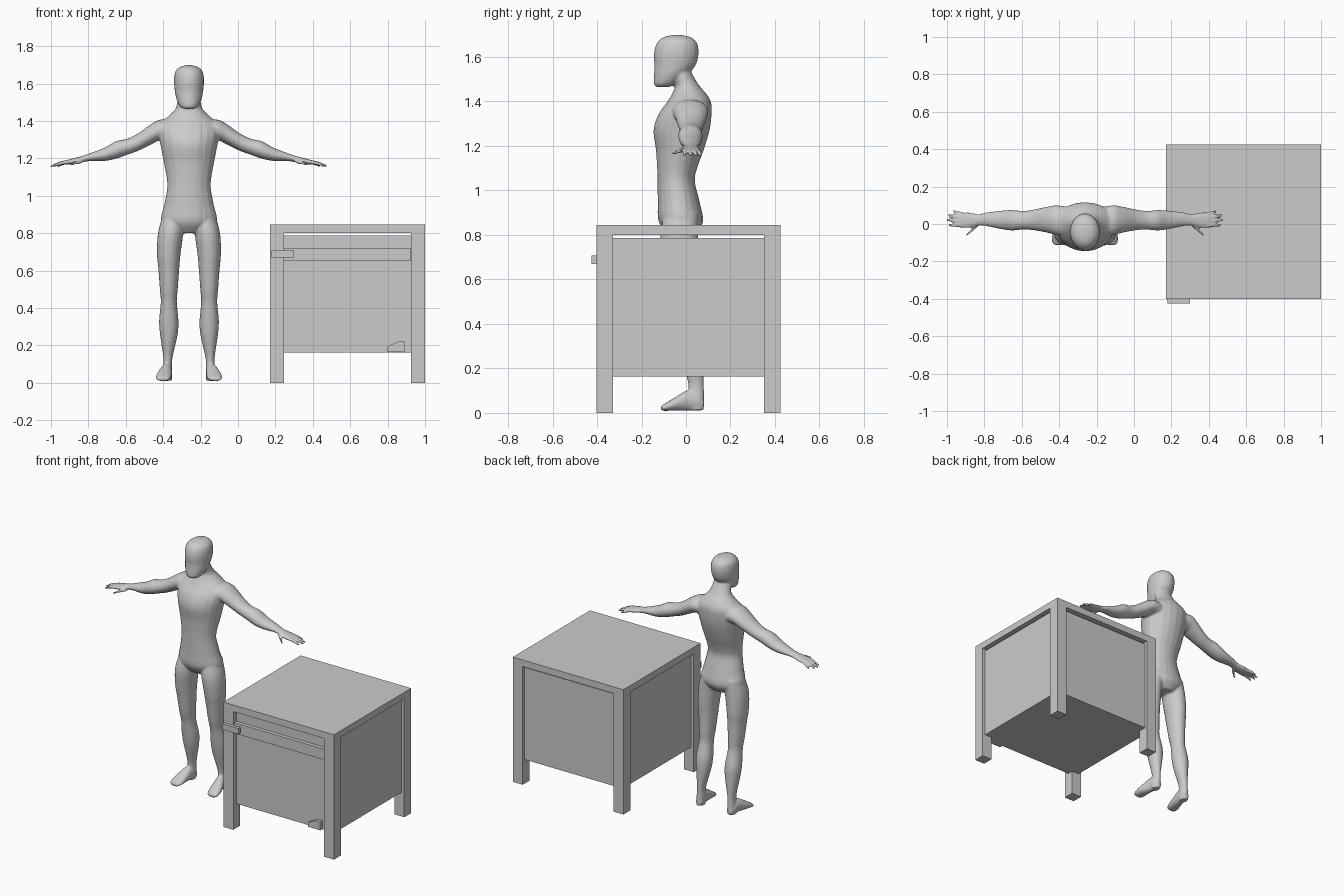
import bpy, bmesh
from math import cos, sin, pi
from mathutils import Vector

CX = -0.262          # centre line of the figure


def finish(name, bm):
    bmesh.ops.recalc_face_normals(bm, faces=bm.faces[:])
    me = bpy.data.meshes.new(name)
    bm.to_mesh(me)
    bm.free()
    ob = bpy.data.objects.new(name, me)
    bpy.context.collection.objects.link(ob)
    return ob


def box(name, lo, hi):
    bm = bmesh.new()
    bmesh.ops.create_cube(bm, size=1)
    for v in bm.verts:
        v.co = [(l + h) / 2 + c * (h - l) for l, h, c in zip(lo, hi, v.co)]
    return finish(name, bm)


def smooth_rows(rows, steps=4):
    """Catmull-Rom interpolation between the given cross-sections."""
    out, n = [], len(rows)
    for i in range(n - 1):
        p = [Vector(rows[max(0, min(n - 1, i + k))]) for k in (-1, 0, 1, 2)]
        for s in range(steps):
            t = s / steps
            out.append(p[1] + 0.5 * t * ((p[2] - p[0]) + t * (
                (2 * p[0] - 5 * p[1] + 4 * p[2] - p[3])
                + t * (3 * (p[1] - p[2]) + p[3] - p[0]))))
    return out + [Vector(rows[-1])]


def loft(bm, rows, axis, side=1, sides=20):
    """Closed tube of ellipses: rows are x, y, z, half size 1, half size 2."""
    u, w = [i for i in range(3) if i != axis]
    rings = []
    for r in smooth_rows(rows):
        ring = []
        for k in range(sides):
            p = [r[0], r[1], r[2]]
            p[u] += r[3] * cos(2 * pi * k / sides)
            p[w] += r[4] * sin(2 * pi * k / sides)
            ring.append(bm.verts.new((CX + side * p[0], p[1], p[2])))
        rings.append(ring)
    for a, b in zip(rings, rings[1:]):
        for k in range(sides):
            j = (k + 1) % sides
            bm.faces.new((a[k], a[j], b[j], b[k]))
    bm.faces.new(rings[0])
    bm.faces.new(rings[-1])


# ---- human figure: overlapping lofts fused into one skin
torso = [(0, -.02, .80, .07, .06), (0, -.023, .86, .148, .10), (0, -.033, .95, .133, .094),
         (0, -.044, 1.04, .117, .084), (0, -.04, 1.10, .12, .09), (0, -.028, 1.18, .135, .107),
         (0, -.02, 1.27, .152, .126), (0, -.005, 1.34, .165, .12), (0, .012, 1.39, .15, .102),
         (0, .015, 1.43, .105, .08), (0, .005, 1.47, .07, .056), (0, -.025, 1.53, .06, .05),
         (0, -.04, 1.58, .05, .05)]
head = [(0, -.105, 1.465, .03, .03), (0, -.092, 1.48, .05, .053), (0, -.068, 1.52, .068, .076),
        (0, -.05, 1.56, .076, .092), (0, -.045, 1.60, .08, .10), (0, -.042, 1.64, .079, .098),
        (0, -.04, 1.67, .07, .085), (0, -.04, 1.69, .045, .058), (0, -.04, 1.698, .015, .02)]
leg = [(.08, -.02, .90, .06, .075), (.098, -.03, .80, .068, .085), (.108, -.025, .69, .063, .08),
       (.108, -.02, .61, .056, .07), (.108, -.01, .50, .048, .06), (.108, 0, .43, .043, .052),
       (.108, .02, .33, .052, .056), (.108, .03, .25, .046, .05), (.113, .045, .13, .024, .035),
       (.115, .045, .07, .026, .037), (.117, .045, .012, .026, .034)]
foot = [(.115, .08, .035, .018, .022), (.118, .05, .048, .028, .038), (.122, .01, .056, .032, .047),
        (.133, -.05, .04, .04, .03), (.138, -.09, .027, .04, .018), (.14, -.112, .021, .028, .011)]
arm = [(.08, .01, 1.35, .08, .055), (.15, .02, 1.353, .08, .055), (.20, .023, 1.33, .07, .055),
       (.27, .022, 1.288, .056, .047), (.33, .02, 1.262, .05, .043), (.39, .02, 1.245, .055, .047),
       (.45, .022, 1.222, .049, .036), (.53, .025, 1.206, .036, .021), (.57, .022, 1.196, .031, .017),
       (.62, .02, 1.185, .042, .015), (.67, .02, 1.176, .04, .011)]
# finger root and tip: x, y, x, y
fingers = [(.64, .048, .705, .068), (.65, .032, .735, .048),
           (.65, .012, .74, .022), (.65, -.008, .728, -.006), (.57, -.002, .635, -.06)]

bm = bmesh.new()
loft(bm, torso, 2)
loft(bm, head, 2)
for s in (1, -1):
    loft(bm, leg, 2, s)
    loft(bm, foot, 1, s)
    loft(bm, arm, 0, s)
    for x0, y0, x1, y1 in fingers:
        z0, z1 = 1.182, 1.157 if y1 > -.03 else 1.165
        loft(bm, [(x0, y0, z0, .01, .01), ((x0 + x1) / 2, (y0 + y1) / 2, (z0 + z1) / 2 + .003, .01, .01),
                  (x1, y1, z1, .007, .006)], 0, s, 10)
figure = finish("human_figure", bm)
fuse = figure.modifiers.new("fuse", 'REMESH')
fuse.mode = 'VOXEL'
fuse.voxel_size = 0.006
fuse.use_smooth_shade = True
relax = figure.modifiers.new("relax", 'SMOOTH')
relax.factor = 0.5
relax.iterations = 5

# ---- cabinet: four square legs, flat top, inset body
X0, X1, Y0, Y1, T = .172, 1.0, -.402, .424, .074
for xn, x in (("left", X0), ("right", X1 - T)):
    for yn, y in (("front", Y0), ("back", Y1 - T)):
        box(f"{yn}_{xn}_leg", (x, y, 0), (x + T, y + T, .80))
box("cabinet_top", (X0, Y0, .80), (X1, Y1, .845))
box("cabinet_body", (X0 + .02, Y0 + .035, .163), (X1 - .02, Y1 - .02, .787))

# front rail, latch bar on the left leg, and small wedge at the door's lower corner
box("drawer_rail", (X0 + T, Y0 + .01, .65), (X1 - T - .005, Y0 + .05, .722))
box("latch_bar", (.18, -.424, .67), (.30, Y0, .708))
bm = bmesh.new()
profile = [(.80, .165), (.89, .165), (.89, .222), (.86, .222), (.80, .195)]
face = bm.faces.new([bm.verts.new((x, Y0 + .01, z)) for x, z in profile])
ext = bmesh.ops.extrude_face_region(bm, geom=[face])
for v in ext["geom"]:
    if isinstance(v, bmesh.types.BMVert):
        v.co.y += .04
finish("door_corner_wedge", bm)
